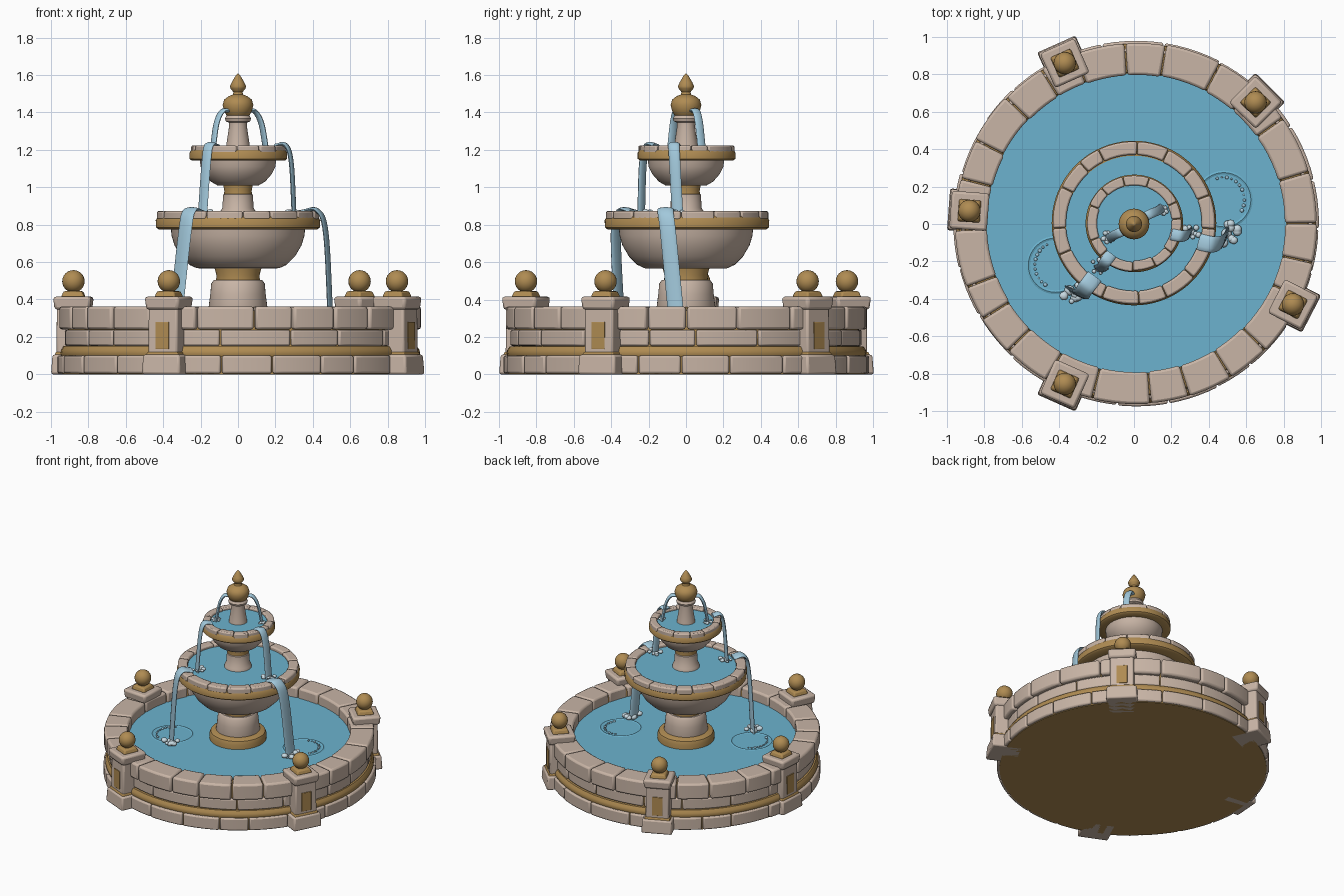
import bpy, bmesh, math, random
from mathutils import Vector, Matrix

if "Cube" in bpy.data.objects:
    bpy.data.objects.remove(bpy.data.objects["Cube"])

random.seed(4)
CX, CY = 0.012, 0.003


def material(name, rgb):
    m = bpy.data.materials.new(name)
    m.diffuse_color = (*rgb, 1)
    m.use_nodes = True
    m.node_tree.nodes["Principled BSDF"].inputs["Base Color"].default_value = m.diffuse_color
    return m


STONE = material("warm stone", (0.58, 0.46, 0.38))
GOLD = material("aged gold", (0.43, 0.26, 0.085))
WATER = material("pool water", (0.15, 0.45, 0.62))
STREAM = material("falling water", (0.36, 0.58, 0.71))
FOAM = material("foam", (0.58, 0.70, 0.76))


def finish(bm, name, mat, bevel=0, angle=40):
    bmesh.ops.recalc_face_normals(bm, faces=bm.faces)
    me = bpy.data.meshes.new(name)
    bm.to_mesh(me)
    bm.free()
    me.materials.append(mat)
    ob = bpy.data.objects.new(name, me)
    bpy.context.collection.objects.link(ob)
    if bevel:
        b = ob.modifiers.new("soft edges", 'BEVEL')
        b.width, b.segments, b.limit_method = bevel, 2, 'ANGLE'
        b.angle_limit = math.radians(35)
    bpy.ops.object.select_all(action='DESELECT')
    ob.select_set(True)
    bpy.context.view_layer.objects.active = ob
    bpy.ops.object.shade_smooth_by_angle(angle=math.radians(angle))
    return ob


def lathe(name, mat, prof, cx=0.0, cy=0.0, n=64, closed=False, bevel=0):
    """Revolve (radius, height) points; radius 0 makes a pole."""
    bm = bmesh.new()
    rings = []
    for r, z in prof:
        if r == 0:
            rings.append([bm.verts.new((cx, cy, z))] * n)
        else:
            rings.append([bm.verts.new((cx + r * math.cos(math.tau * i / n),
                                        cy + r * math.sin(math.tau * i / n), z)) for i in range(n)])
    pairs = list(zip(rings, rings[1:])) + ([(rings[-1], rings[0])] if closed else [])
    for a, b in pairs:
        for i in range(n):
            j = (i + 1) % n
            bm.faces.new(list(dict.fromkeys((a[i], a[j], b[j], b[i]))))
    return finish(bm, name, mat, bevel)


def blocks(name, mat, prof, count, cx=0.0, cy=0.0, gap=0.004, jitter=0.2, bevel=0.01, start=0.0):
    """Ring of separate stones cut from a closed profile."""
    bm = bmesh.new()
    cuts = [start + math.tau * (i + random.uniform(-jitter, jitter)) / count for i in range(count)]
    cuts.append(cuts[0] + math.tau)
    for a0, a1 in zip(cuts, cuts[1:]):
        a0, a1, steps = a0 + gap, a1 - gap, 5
        grow = random.uniform(-0.004, 0.004)
        secs = []
        for s in range(steps + 1):
            a = a0 + (a1 - a0) * s / steps
            secs.append([bm.verts.new((cx + (r + grow) * math.cos(a), cy + (r + grow) * math.sin(a), z))
                         for r, z in prof])
        bm.faces.new(secs[0])
        bm.faces.new(secs[-1][::-1])
        for p, q in zip(secs, secs[1:]):
            for i in range(len(prof)):
                j = (i + 1) % len(prof)
                bm.faces.new((p[i], p[j], q[j], q[i]))
    return finish(bm, name, mat, bevel)


def rect(r0, r1, z0, z1):
    return [(r0, z0), (r1, z0), (r1, z1), (r0, z1)]


def box(name, mat, centre, ang, size0, size1, z0, z1, bevel=0.012):
    """Square block tapering from size0 (radial, tangential) to size1."""
    bm = bmesh.new()
    bmesh.ops.create_cube(bm, size=1)
    for v in bm.verts:
        s = size1 if v.co.z > 0 else size0
        v.co = (v.co.x * s[0], v.co.y * s[1], z1 if v.co.z > 0 else z0)
    bm.transform(Matrix.Translation((*centre, 0)) @ Matrix.Rotation(ang, 4, 'Z'))
    return finish(bm, name, mat, bevel)


def ribbon(name, pts, width):
    """Falling sheet of water swept along a smooth path."""
    P = [Vector(p) for p in pts]
    P = [2 * P[0] - P[1]] + P + [2 * P[-1] - P[-2]]
    path = []
    for k in range(1, len(P) - 2):
        a, b, c, d = P[k - 1:k + 3]
        for i in range(8):
            t = i / 8
            path.append(0.5 * (2 * b + (c - a) * t + (2 * a - 5 * b + 4 * c - d) * t * t
                               + (3 * b - a - 3 * c + d) * t ** 3))
    path.append(P[-2])
    out = Vector((pts[1][0], pts[1][1], 0)).normalized()
    side = Vector((-out.y, out.x, 0))
    bm = bmesh.new()
    loops = []
    for i, p in enumerate(path):
        tan = (path[min(i + 1, len(path) - 1)] - path[max(i - 1, 0)]).normalized()
        nor = tan.cross(side).normalized()
        loops.append([bm.verts.new(p + side * width * 0.5 * math.cos(u) + nor * 0.011 * math.sin(u))
                      for u in (math.tau * j / 12 for j in range(12))])
    for p, q in zip(loops, loops[1:]):
        for i in range(12):
            j = (i + 1) % 12
            bm.faces.new((p[i], p[j], q[j], q[i]))
    bm.faces.new(loops[0])
    bm.faces.new(loops[-1])
    finish(bm, name, STREAM, angle=60)


def bubbles(name, mat, places):
    bm = bmesh.new()
    for x, y, z, r in places:
        m = Matrix.Translation((x, y, z)) @ Matrix.Diagonal((1, 1, 0.75, 1))
        bmesh.ops.create_icosphere(bm, subdivisions=2, radius=r, matrix=m)
    finish(bm, name, mat, angle=60)


def splash(name, x, y, z, size):
    places = [(x, y, z, size * 0.45)]
    for i in range(11):
        a, d = random.uniform(0, math.tau), size * random.uniform(0.5, 1)
        places.append((x + d * math.cos(a), y + d * math.sin(a), z + size * random.uniform(0, 0.25),
                       size * random.uniform(0.2, 0.4)))
    bubbles(name, FOAM, places)


# Basin: gold core and floor, stone courses, gold moulding, pool
lathe("basin_core", GOLD, [(0, 0), (0.955, 0), (0.955, 0.09), (0.925, 0.15), (0.915, 0.34),
                           (0.81, 0.34), (0.805, 0.24), (0, 0.24)], CX, CY, 96)
blocks("base_course", STONE, rect(0.85, 0.975, 0.004, 0.10), 22, CX, CY)
lathe("basin_moulding", GOLD, [(0.9, 0.095), (0.955, 0.095), (0.962, 0.11), (0.958, 0.13),
                               (0.945, 0.15), (0.9, 0.15)], CX, CY, 96, True)
blocks("middle_course", STONE, rect(0.86, 0.94, 0.152, 0.238), 18, CX, CY, start=0.1)
blocks("coping", STONE, rect(0.797, 0.967, 0.24, 0.363), 24, CX, CY, bevel=0.014, start=0.05)
lathe("pool", WATER, [(0.803, 0.285), (0, 0.285)], CX, CY, 96)

# Five posts around the wall with panels and ball finials
for k, (x, y) in enumerate([(-0.88, 0.07), (-0.37, 0.86), (0.65, 0.65), (0.85, -0.43), (-0.37, -0.855)]):
    ang = math.atan2(y - CY, x - CX)
    c = (x, y)
    out = Vector((math.cos(ang), math.sin(ang)))
    tag = f"_{k + 1}"
    box("post_base" + tag, STONE, c, ang, (0.225, 0.225), (0.21, 0.215), 0.0, 0.105)
    box("post_body" + tag, STONE, c, ang, (0.172, 0.172), (0.165, 0.17), 0.09, 0.36)
    box("post_collar" + tag, GOLD, c, ang, (0.19, 0.19), (0.176, 0.176), 0.1, 0.12, 0.005)
    box("post_cap" + tag, STONE, c, ang, (0.19, 0.19), (0.205, 0.205), 0.345, 0.415, 0.016)
    box("post_panel" + tag, GOLD, Vector(c) + out * 0.084, ang, (0.009, 0.078), (0.009, 0.078), 0.135, 0.28, 0.002)
    box("ball_plate" + tag, GOLD, c, ang, (0.125, 0.125), (0.10, 0.10), 0.41, 0.445, 0.01)
    ball = [(0.06 * math.sin(t), 0.497 - 0.06 * math.cos(t)) for t in (math.pi * i / 12 for i in range(1, 12))]
    lathe("post_ball" + tag, GOLD, [(0, 0.437)] + ball + [(0, 0.557)], x, y, 24)

# Pedestal
lathe("pedestal_foot", GOLD, [(0.20, 0.24), (0.205, 0.32), (0.195, 0.345), (0.16, 0.36), (0, 0.36)])
lathe("pedestal", STONE, [(0.15, 0.33), (0.157, 0.36), (0.148, 0.43), (0.143, 0.485), (0.13, 0.503), (0, 0.503)])
lathe("pedestal_neck", GOLD, [(0.118, 0.49), (0.115, 0.53), (0.13, 0.585), (0, 0.59)])

# Lower bowl
lathe("lower_bowl", STONE, [(0, 0.565), (0.22, 0.567), (0.26, 0.585), (0.305, 0.63), (0.34, 0.69),
                            (0.355, 0.74), (0.36, 0.79), (0, 0.79)])
lathe("lower_bowl_band", GOLD, [(0.34, 0.775), (0.425, 0.775), (0.438, 0.785), (0.44, 0.825),
                                (0.425, 0.845), (0.34, 0.845)], 0, 0.005, 80, True)
blocks("lower_bowl_rim", STONE, rect(0.362, 0.433, 0.825, 0.873), 16, 0, 0.005)
lathe("lower_bowl_water", WATER, [(0.365, 0.85), (0, 0.85)])

# Middle column and upper bowl
lathe("middle_column", STONE, [(0.10, 0.84), (0.095, 0.87), (0.083, 0.89), (0.08, 0.96), (0.065, 0.97), (0, 0.97)], n=40)
lathe("middle_neck", GOLD, [(0.075, 0.96), (0.073, 0.98), (0.08, 1.02), (0, 1.02)], n=40)
lathe("upper_bowl", STONE, [(0, 1.008), (0.11, 1.01), (0.145, 1.03), (0.18, 1.07), (0.20, 1.11),
                            (0.205, 1.155), (0, 1.155)])
lathe("upper_bowl_band", GOLD, [(0.19, 1.143), (0.25, 1.143), (0.261, 1.152), (0.261, 1.185),
                                (0.25, 1.20), (0.19, 1.20)], 0.002, 0.003, 64, True)
blocks("upper_bowl_rim", STONE, rect(0.203, 0.255, 1.18, 1.223), 11, 0.002, 0.003, gap=0.006, bevel=0.008)
lathe("upper_bowl_water", WATER, [(0.207, 1.205), (0, 1.205)])

# Top column and gold finial
lathe("top_column", STONE, [(0.068, 1.19), (0.062, 1.23), (0.047, 1.33), (0.048, 1.345), (0.065, 1.352),
                            (0.07, 1.367), (0.06, 1.385), (0, 1.39)], n=40)
lathe("finial", GOLD, [(0.05, 1.375), (0.062, 1.385), (0.075, 1.41), (0.082, 1.44), (0.074, 1.468), (0.05, 1.487),
                       (0.028, 1.495), (0.024, 1.508), (0.04, 1.528), (0.043, 1.54), (0.034, 1.56),
                       (0.012, 1.598), (0, 1.61)], n=40)

# Water falling from tier to tier
ribbon("spout_right", [(0.05, 0.035, 1.41), (0.09, 0.055, 1.405), (0.125, 0.07, 1.34), (0.15, 0.085, 1.20)], 0.05)
ribbon("spout_left", [(-0.05, -0.035, 1.41), (-0.085, -0.05, 1.405), (-0.115, -0.065, 1.34), (-0.135, -0.08, 1.20)], 0.05)
ribbon("upper_fall_right", [(0.20, -0.055, 1.222), (0.255, -0.065, 1.225), (0.285, -0.06, 1.13), (0.30, -0.045, 0.85)], 0.062)
ribbon("upper_fall_left", [(-0.12, -0.16, 1.222), (-0.155, -0.205, 1.225), (-0.17, -0.23, 1.13), (-0.19, -0.24, 0.85)], 0.062)
ribbon("lower_fall_right", [(0.345, -0.095, 0.87), (0.425, -0.11, 0.875), (0.47, -0.095, 0.75), (0.495, -0.05, 0.285)], 0.088)
ribbon("lower_fall_left", [(-0.21, -0.28, 0.87), (-0.26, -0.345, 0.875), (-0.285, -0.375, 0.75), (-0.335, -0.355, 0.285)], 0.088)

# Foam where the falls land
splash("spout_foam_right", 0.15, 0.085, 1.208, 0.035)
splash("spout_foam_left", -0.14, -0.08, 1.208, 0.035)
splash("upper_foam_right", 0.305, -0.045, 0.86, 0.045)
splash("upper_foam_left", -0.19, -0.235, 0.86, 0.045)
splash("lower_foam_right", 0.495, -0.05, 0.30, 0.062)
splash("lower_foam_left", -0.345, -0.355, 0.30, 0.062)

# Droplets and ripple rings beside the lower falls
for name, x, y, a0, a1 in (("right", 0.48, 0.13, -0.5, 1.9), ("left", -0.42, -0.22, 2.0, 4.2)):
    drops = []
    for i in range(11):
        a = a0 + (a1 - a0) * i / 10
        drops.append((x + 0.11 * math.cos(a), y + 0.12 * math.sin(a), 0.288, random.uniform(0.005, 0.011)))
    bubbles("droplets_" + name, STREAM, drops)
    lathe("ripple_" + name, WATER, [(0.13, 0.283), (0.145, 0.289), (0.16, 0.283)], x, y, 40)
